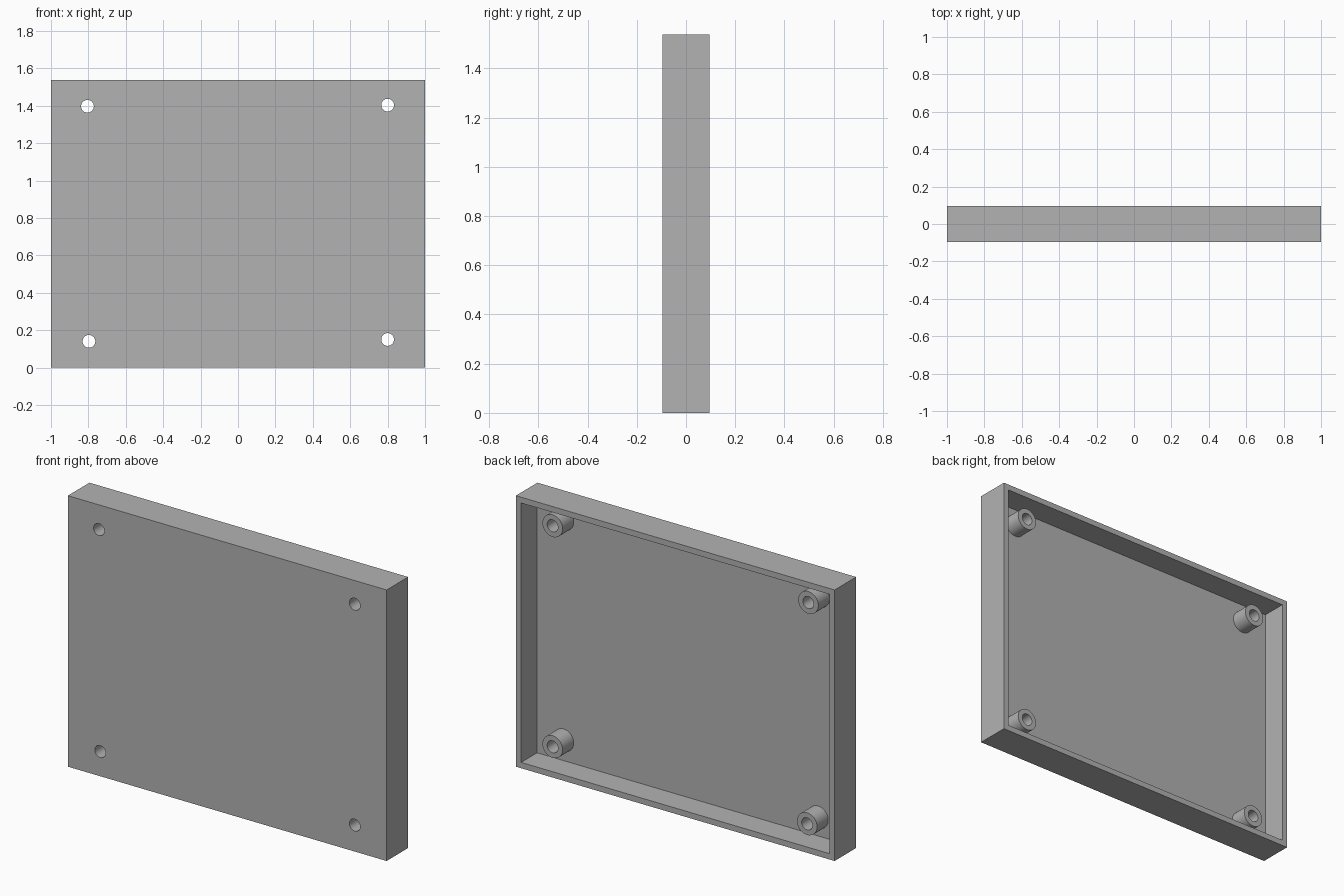
import bpy, bmesh, math
from mathutils import Matrix, Vector

cube = bpy.data.objects.get("Cube")
if cube:
    bpy.data.objects.remove(cube)

# Main dimensions
WIDTH, DEPTH, HEIGHT = 2.0, 0.193, 1.537
WALL, FLOOR = 0.033, 0.05
FRONT, BACK = -DEPTH / 2, DEPTH / 2
FLOOR_Y = FRONT + FLOOR
POST_TOP = FLOOR_Y + 0.1
BORE, POST = 0.034, 0.063
SIDES = 48
POSTS = {
    "upper_right": (-0.805, 1.397),
    "upper_left": (0.8, 1.403),
    "lower_right": (-0.797, 0.14),
    "lower_left": (0.8, 0.15),
}

grey = bpy.data.materials.new("plain grey")
grey.use_nodes = True
colour = (0.448, 0.448, 0.448, 1)
grey.diffuse_color = colour
grey.node_tree.nodes["Principled BSDF"].inputs["Base Color"].default_value = colour


def make_object(name, bm):
    bmesh.ops.recalc_face_normals(bm, faces=bm.faces)
    mesh = bpy.data.meshes.new(name)
    bm.to_mesh(mesh)
    bm.free()
    mesh.materials.append(grey)
    obj = bpy.data.objects.new(name, mesh)
    bpy.context.collection.objects.link(obj)
    return obj


def box(name, low, high):
    bm = bmesh.new()
    low, high = Vector(low), Vector(high)
    bmesh.ops.create_cube(bm, size=1, matrix=Matrix.Translation((low + high) / 2)
                          @ Matrix.Diagonal((*(high - low), 1)))
    return make_object(name, bm)


def cut(target, cutter):
    mod = target.modifiers.new(cutter.name, 'BOOLEAN')
    mod.operation = 'DIFFERENCE'
    mod.solver = 'EXACT'
    mod.object = cutter
    bpy.context.view_layer.objects.active = target
    bpy.ops.object.modifier_apply(modifier=mod.name)
    bpy.data.objects.remove(cutter)


def screw_hole(x, z):
    bm = bmesh.new()
    bmesh.ops.create_cone(bm, cap_ends=True, segments=SIDES, radius1=BORE, radius2=BORE,
                          depth=1, matrix=Matrix.Translation((x, 0, z))
                          @ Matrix.Rotation(math.pi / 2, 4, 'X'))
    return make_object("screw_hole", bm)


def hollow_post(name, x, z):
    # Open sleeve standing on the panel floor
    bm = bmesh.new()
    profile = [(BORE, FLOOR_Y), (BORE, POST_TOP), (POST, POST_TOP), (POST, FLOOR_Y)]
    verts = [bm.verts.new((x + r, y, z)) for r, y in profile]
    edges = [bm.edges.new(pair) for pair in zip(verts, verts[1:])]
    bmesh.ops.spin(bm, geom=verts + edges, cent=(x, 0, z), axis=(0, 1, 0),
                   angle=math.tau, steps=SIDES)
    bmesh.ops.remove_doubles(bm, verts=bm.verts, dist=0.0001)
    obj = make_object(name, bm)
    # Make the rim face the open back
    rim = max(obj.data.polygons, key=lambda f: f.center.y)
    if rim.normal.y < 0:
        obj.data.flip_normals()
    return obj


# Shallow tray, open at the back
tray = box("cover_tray", (-WIDTH / 2, FRONT, 0), (WIDTH / 2, BACK, HEIGHT))
cut(tray, box("cavity", (-WIDTH / 2 + WALL, FLOOR_Y, WALL),
              (WIDTH / 2 - WALL, BACK + 0.1, HEIGHT - WALL)))

# Screw posts with holes right through the panel
parts = [tray]
for place, (x, z) in POSTS.items():
    cut(tray, screw_hole(x, z))
    parts.append(hollow_post(place + "_screw_post", x, z))

# Smooth round walls, crisp edges
bpy.ops.object.select_all(action='DESELECT')
for part in parts:
    part.select_set(True)
bpy.context.view_layer.objects.active = tray
bpy.ops.object.shade_smooth_by_angle(angle=math.radians(30))
